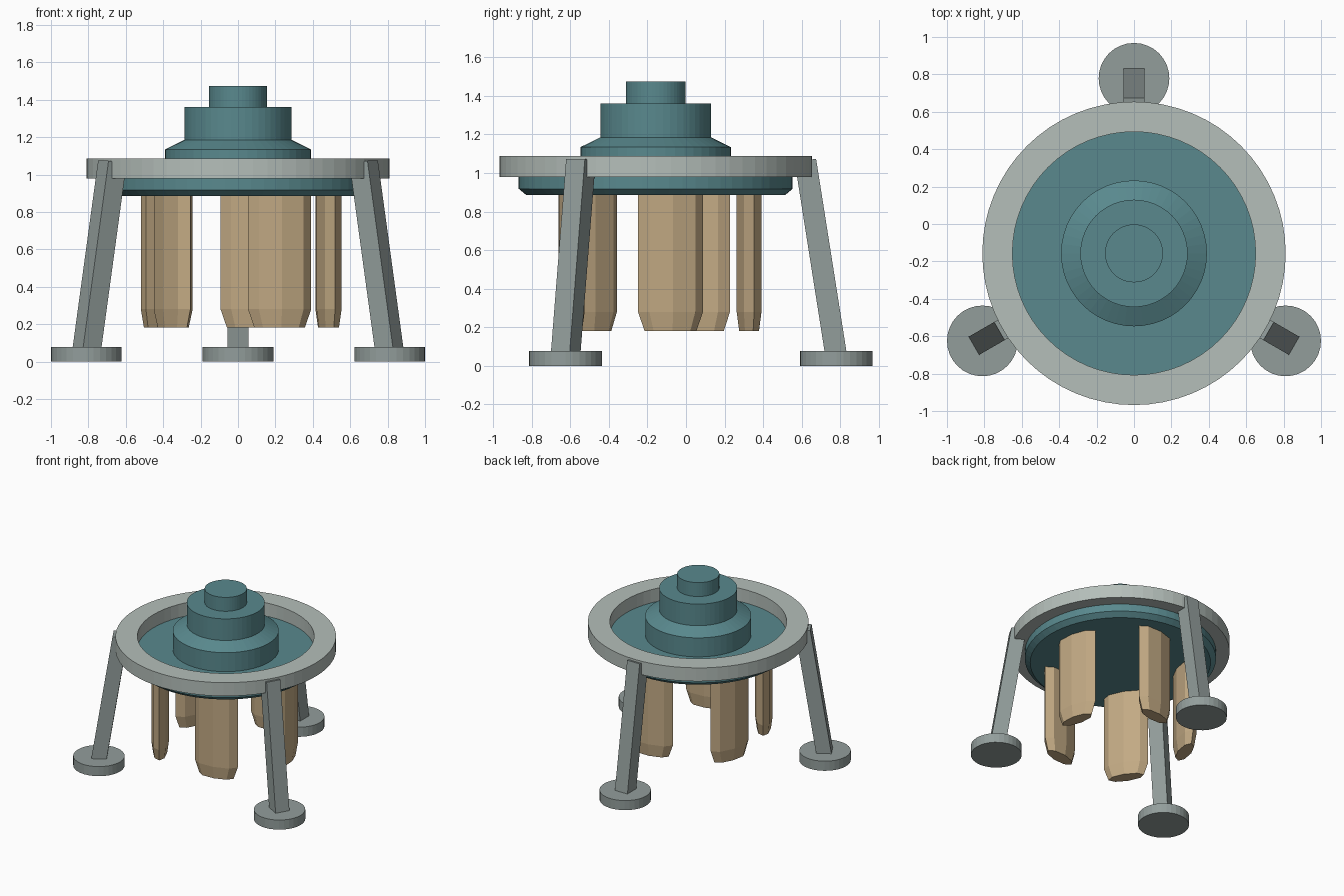
import bpy
import bmesh
from math import sin, cos, pi, radians
from mathutils import Matrix, Vector

if "Cube" in bpy.data.objects:
    bpy.data.objects.remove(bpy.data.objects["Cube"])

CY = -0.157  # y of the central axis


def material(name, rgb):
    m = bpy.data.materials.new(name)
    m.diffuse_color = (*rgb, 1)
    m.use_nodes = True
    m.node_tree.nodes["Principled BSDF"].inputs["Base Color"].default_value = m.diffuse_color
    return m


TEAL = material("teal", (0.10, 0.25, 0.27))
TAN = material("tan", (0.54, 0.40, 0.23))
PALE = material("pale_grey", (0.46, 0.52, 0.49))
GREY = material("grey", (0.29, 0.34, 0.33))


def finish(name, bm, mat):
    bmesh.ops.recalc_face_normals(bm, faces=bm.faces)
    me = bpy.data.meshes.new(name)
    bm.to_mesh(me)
    bm.free()
    me.materials.append(mat)
    ob = bpy.data.objects.new(name, me)
    bpy.context.collection.objects.link(ob)
    return ob


def lathe(name, profile, mat, segs=48, centre=(0, CY), scale=(1, 1), turn=0, closed=False):
    """Spin (radius, z) points; open profiles are capped, closed ones form a ring."""
    bm = bmesh.new()
    loops = [[bm.verts.new((r * cos(2 * pi * i / segs) * scale[0],
                            r * sin(2 * pi * i / segs) * scale[1], z))
              for i in range(segs)] for r, z in profile]
    pairs = list(zip(loops, loops[1:]))
    if closed:
        pairs.append((loops[-1], loops[0]))
    else:
        bm.faces.new(loops[0])
        bm.faces.new(loops[-1])
    for a, b in pairs:
        for i in range(segs):
            j = (i + 1) % segs
            bm.faces.new((a[i], a[j], b[j], b[i]))
    bm.transform(Matrix.Translation((*centre, 0)) @ Matrix.Rotation(turn, 4, 'Z'))
    return finish(name, bm, mat)


def polar(r, a):
    return (r * cos(a), CY + r * sin(a))


# support ring, dish below it and stepped hub on top
lathe("support_ring", [(0.65, 0.978), (0.811, 0.978), (0.811, 1.087), (0.65, 1.087)],
      PALE, 64, closed=True)
lathe("dish", [(0.67, 0.885), (0.71, 0.918), (0.71, 0.98)], TEAL, 64)
lathe("hub", [(0.39, 0.97), (0.39, 1.134), (0.287, 1.185), (0.287, 1.36),
              (0.155, 1.36), (0.155, 1.473)], TEAL)

# five flattened octagonal blades under the dish, each turned a little off radial
for k in range(5):
    a = radians(9 + 72 * k)
    lathe(f"hanging_blade_{k + 1}", [(0.8, 0.182), (1, 0.28), (1, 0.89)], TAN, 8,
          polar(0.49, a), (0.065, 0.172), a + radians(18) * sin(a))

# three splayed legs with round feet
for k in range(3):
    a = radians(90 + 120 * k)
    lathe(f"foot_{k + 1}", [(0.189, 0), (0.189, 0.078)], GREY, 32, polar(0.936, a))
    low = Vector((*polar(0.939, a), 0.03))
    high = Vector((*polar(0.776, a), 1.065))
    axis = (high - low).normalized()
    side = Vector((-sin(a), cos(a), 0))
    out = side.cross(axis)
    rot = Matrix((out, side, axis)).transposed().to_4x4()
    bm = bmesh.new()
    bmesh.ops.create_cube(bm, size=1)
    bm.transform(Matrix.Translation((low + high) / 2) @ rot
                 @ Matrix.Diagonal((0.112, 0.112, (high - low).length, 1)))
    finish(f"leg_{k + 1}", bm, GREY)
